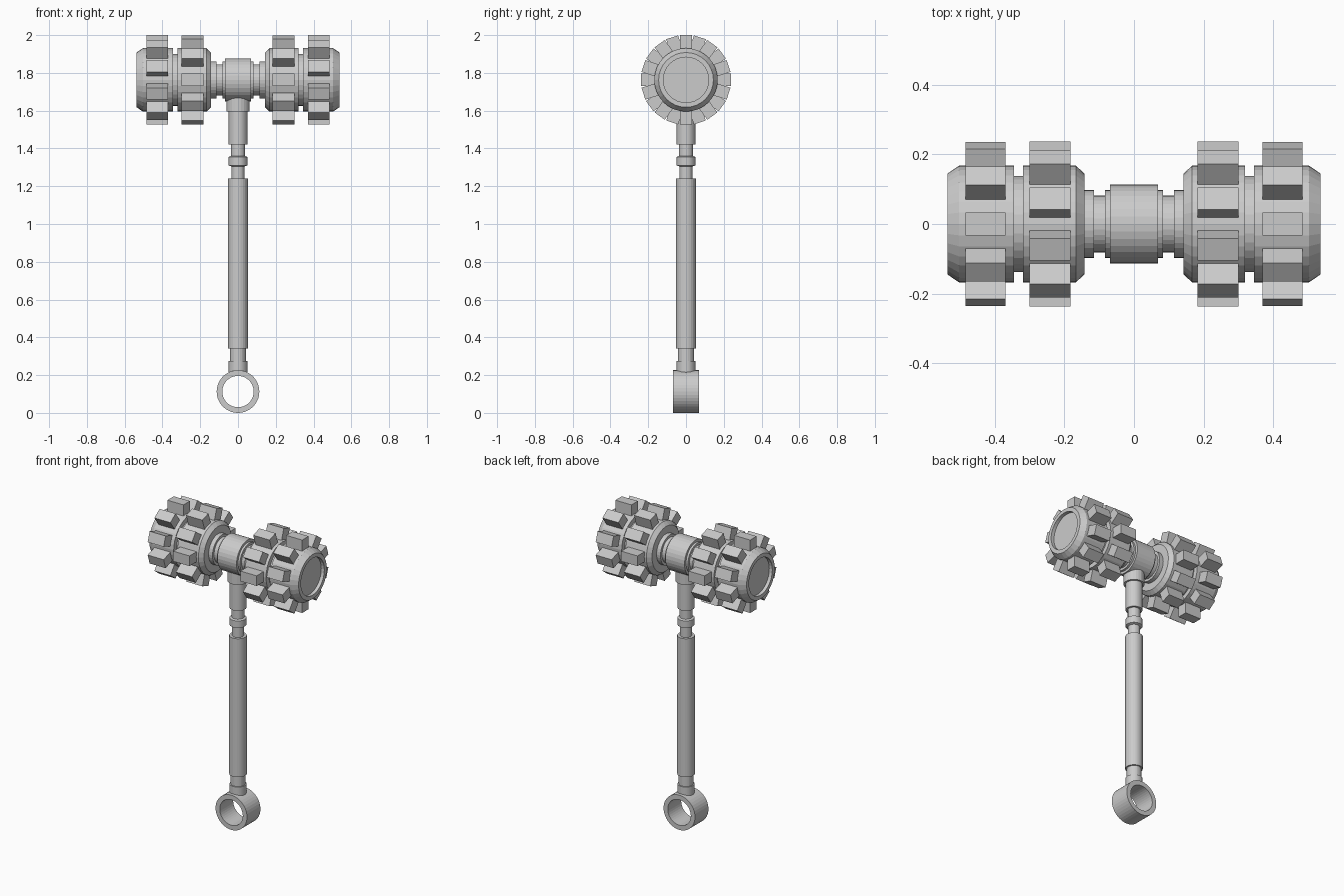
import bpy, bmesh, math
from mathutils import Matrix

if "Cube" in bpy.data.objects:
    bpy.data.objects.remove(bpy.data.objects["Cube"])

HEAD_Z = 1.763
TO_X = Matrix.Translation((0, 0, HEAD_Z)) @ Matrix.Rotation(math.pi / 2, 4, 'Y')


def make_object(name, bm, matrix=None):
    bmesh.ops.remove_doubles(bm, verts=bm.verts, dist=1e-5)
    bmesh.ops.recalc_face_normals(bm, faces=bm.faces)
    if matrix:
        bm.transform(matrix)
        bmesh.ops.recalc_face_normals(bm, faces=bm.faces)
    mesh = bpy.data.meshes.new(name)
    bm.to_mesh(mesh)
    bm.free()
    obj = bpy.data.objects.new(name, mesh)
    bpy.context.collection.objects.link(obj)
    return obj


def lathe(name, profile, sides, matrix=None, closed=False):
    """Revolve (radius, height) points about the local z axis."""
    bm = bmesh.new()
    pts = profile + profile[:1] if closed else [(0, profile[0][1])] + profile + [(0, profile[-1][1])]
    verts = [bm.verts.new((r, 0, h)) for r, h in pts]
    edges = [bm.edges.new(pair) for pair in zip(verts, verts[1:])]
    bmesh.ops.spin(bm, geom=verts + edges, cent=(0, 0, 0), axis=(0, 0, 1),
                   angle=2 * math.pi, steps=sides)
    return make_object(name, bm, matrix)


def teeth_ring(name, x0, x1, phase, count=10):
    """Radial blocks around the head axis."""
    bm = bmesh.new()
    for i in range(count):
        block = (Matrix.Rotation(phase + 2 * math.pi * i / count, 4, 'X')
                 @ Matrix.Translation(((x0 + x1) / 2, 0, 0.195))
                 @ Matrix.Diagonal((x1 - x0, 0.066, 0.084, 1)))
        bmesh.ops.create_cube(bm, size=1, matrix=block)
    return make_object(name, bm, Matrix.Translation((0, 0, HEAD_Z)))


# Hub and stepped axle
lathe("hub", [(0.098, -0.15), (0.098, -0.115), (0.082, -0.115), (0.082, -0.083),
              (0.098, -0.083), (0.098, -0.069), (0.114, -0.069), (0.114, 0.069),
              (0.098, 0.069), (0.098, 0.083), (0.082, 0.083), (0.082, 0.115),
              (0.098, 0.115), (0.098, 0.15)], 32, TO_X)

# Hammer drums with grooves, bevelled rims and recessed end faces
drum = [(0.145, 0.143), (0.168, 0.167), (0.168, 0.319), (0.138, 0.319), (0.138, 0.345),
        (0.168, 0.345), (0.168, 0.503), (0.145, 0.537), (0.12, 0.537), (0.12, 0.515)]
for side, s in (("right", 1), ("left", -1)):
    lathe(side + "_drum", [(r, s * h) for r, h in drum], 32, TO_X)
    for part, a, b, phase in (("inner", 0.183, 0.30, math.pi / 10), ("outer", 0.37, 0.485, 0)):
        teeth_ring(f"{side}_{part}_teeth", min(s * a, s * b), max(s * a, s * b), phase)

# Handle with stepped collars
lathe("handle", [(0.045, 0.205), (0.05, 0.22), (0.05, 0.275), (0.043, 0.275), (0.043, 0.34),
                 (0.052, 0.34), (0.052, 1.24), (0.035, 1.24), (0.035, 1.305), (0.05, 1.31),
                 (0.05, 1.355), (0.037, 1.36), (0.037, 1.42), (0.05, 1.42), (0.05, 1.595),
                 (0.062, 1.595), (0.062, 1.70)], 24)

# Pommel ring
lathe("pommel_ring", [(0.113, -0.069), (0.113, 0.069), (0.083, 0.069), (0.083, -0.069)], 40,
      Matrix.Translation((0, 0, 0.113)) @ Matrix.Rotation(math.pi / 2, 4, 'X'), closed=True)
